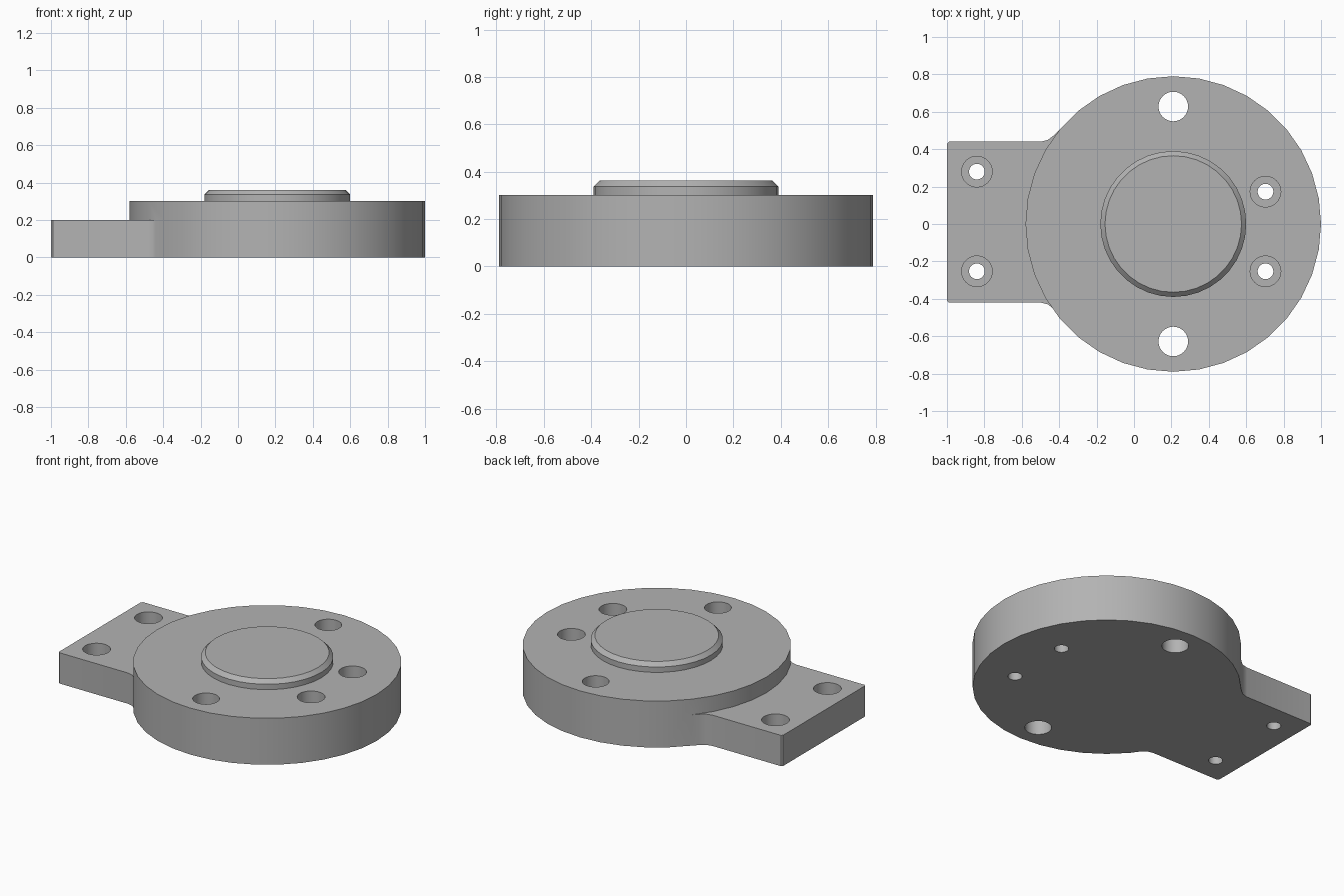
import bpy, bmesh, math

if "Cube" in bpy.data.objects:
    bpy.data.objects.remove(bpy.data.objects["Cube"], do_unlink=True)

grey = bpy.data.materials.new("machined grey")
grey.use_nodes = True
colour = (0.45, 0.45, 0.45, 1)
grey.diffuse_color = colour
grey.node_tree.nodes["Principled BSDF"].inputs["Base Color"].default_value = colour

CX = 0.21  # centre of the disc along x


def finish(bm, name):
    bmesh.ops.recalc_face_normals(bm, faces=bm.faces)
    mesh = bpy.data.meshes.new(name)
    bm.to_mesh(mesh)
    bm.free()
    mesh.materials.append(grey)
    obj = bpy.data.objects.new(name, mesh)
    bpy.context.collection.objects.link(obj)
    return obj


def turned(name, profile, x, y, segments=36):
    """Closed solid of revolution from (radius, z) rings."""
    bm = bmesh.new()
    rings = [[bm.verts.new((x + r * math.cos(math.tau * i / segments),
                            y + r * math.sin(math.tau * i / segments), z))
              for i in range(segments)] for r, z in profile]
    bm.faces.new(rings[0])
    bm.faces.new(rings[-1])
    for low, high in zip(rings, rings[1:]):
        for i in range(segments):
            j = (i + 1) % segments
            bm.faces.new((low[i], low[j], high[j], high[i]))
    return finish(bm, name)


def extruded(name, outline, height):
    bm = bmesh.new()
    face = bm.faces.new([bm.verts.new((x, y, 0)) for x, y in outline])
    top = bmesh.ops.extrude_face_region(bm, geom=[face])["geom"]
    bmesh.ops.translate(bm, vec=(0, 0, height),
                        verts=[v for v in top if isinstance(v, bmesh.types.BMVert)])
    return finish(bm, name)


def combine(target, tool, operation):
    mod = target.modifiers.new(tool.name, 'BOOLEAN')
    mod.operation = operation
    mod.solver = 'EXACT'
    mod.object = tool
    bpy.context.view_layer.objects.active = target
    bpy.ops.object.modifier_apply(modifier=mod.name)
    bpy.data.objects.remove(tool, do_unlink=True)


# Round body with the mounting tab, filleted where it meets the disc
body = turned("flange_body", [(0.79, 0), (0.79, 0.302)], CX, 0)
join_x = CX + 0.79 * math.cos(math.radians(140))
join_y = 0.79 * math.sin(math.radians(140))


def tab_side(edge, sign):
    return [(-1, sign * (edge - 0.01)), (-0.99, sign * edge), (-0.5, sign * edge),
            (-0.46, sign * (edge + 0.01)), (-0.43, sign * (edge + 0.033)),
            (join_x, sign * join_y), (-0.3, sign * 0.4)]


tab = extruded("mounting_tab", tab_side(0.44, 1) + tab_side(0.42, -1)[::-1], 0.2)
combine(body, tab, 'UNION')

# Raised centre boss with a chamfered rim
boss = turned("centre_boss", [(0.39, 0.2), (0.39, 0.337), (0.365, 0.362)], CX, 0)
combine(body, boss, 'UNION')

# Two plain through holes
for side in (-1, 1):
    combine(body, turned("through_hole", [(0.079, -0.1), (0.079, 0.5)],
                         CX, side * 0.628, 32), 'DIFFERENCE')

# Four counterbored screw holes
for x, y in ((-0.84, 0.28), (-0.84, -0.253), (0.703, 0.173), (0.703, -0.253)):
    combine(body, turned("screw_hole", [(0.042, -0.1), (0.042, 0.1), (0.082, 0.1), (0.082, 0.5)],
                         x, y, 32), 'DIFFERENCE')

# Smooth round walls, crisp edges
bpy.ops.object.select_all(action='DESELECT')
body.select_set(True)
bpy.context.view_layer.objects.active = body
bpy.ops.object.shade_smooth_by_angle(angle=math.radians(30))
